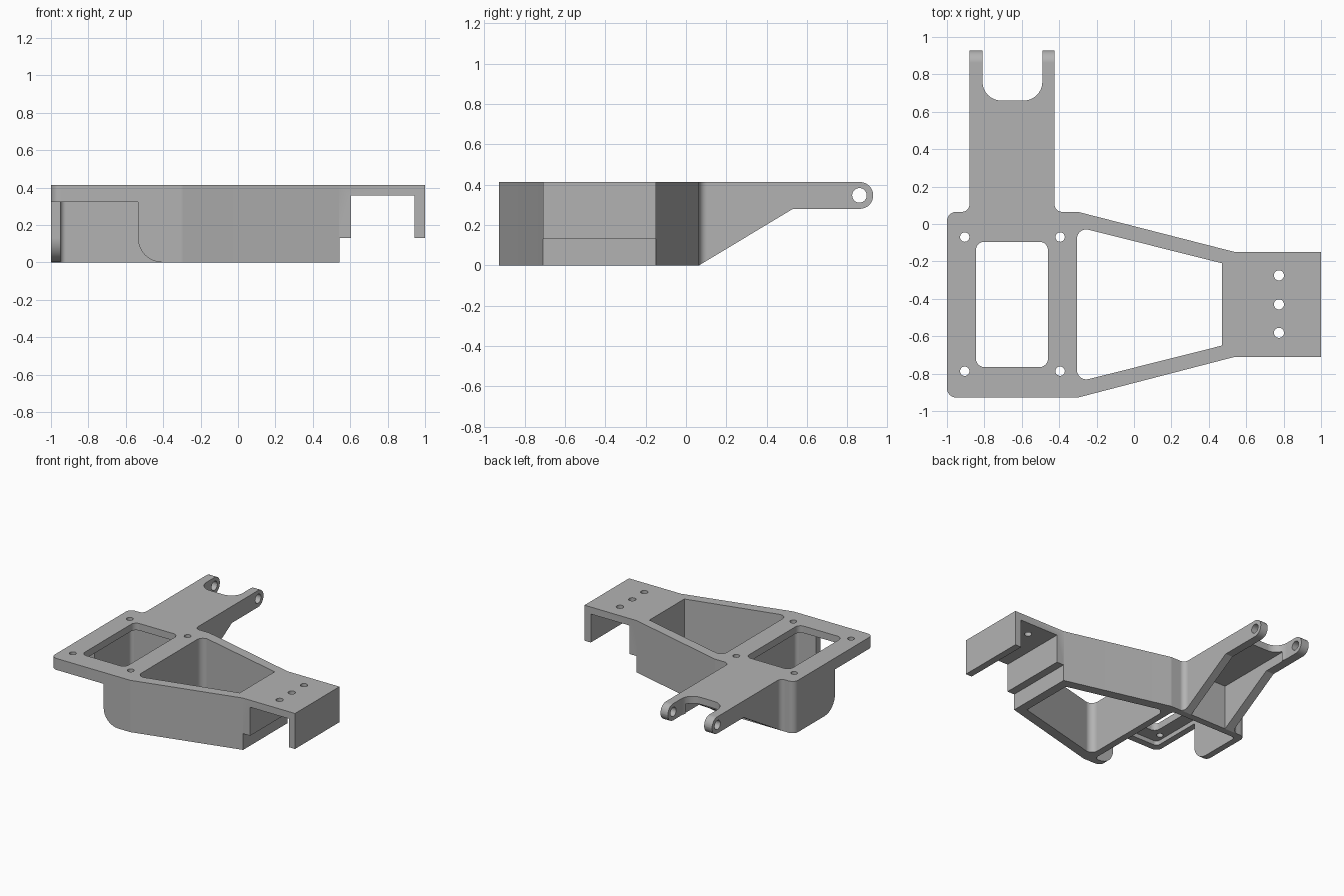
import bpy, bmesh, math
from mathutils import Vector

cube = bpy.data.objects.get("Cube")
if cube:
    bpy.data.objects.remove(cube, do_unlink=True)

grey = bpy.data.materials.new("plain grey")
grey.use_nodes = True
colour = (0.45, 0.45, 0.45, 1)
grey.diffuse_color = colour
grey.node_tree.nodes["Principled BSDF"].inputs["Base Color"].default_value = colour


def rounded(points, steps=8):
    """Turn (x, y[, radius]) corners into a polygon with filleted corners."""
    out = []
    for i, p in enumerate(points):
        corner = Vector(p[:2])
        if len(p) < 3:
            out.append(corner)
            continue
        a = (Vector(points[i - 1][:2]) - corner).normalized()
        b = (Vector(points[(i + 1) % len(points)][:2]) - corner).normalized()
        half = a.angle(b) / 2
        centre = corner + (a + b).normalized() * p[2] / math.sin(half)
        start = corner + a * p[2] / math.tan(half) - centre
        end = corner + b * p[2] / math.tan(half) - centre
        turn = math.atan2(start.x * end.y - start.y * end.x, start.dot(end))
        for k in range(steps + 1):
            t = turn * k / steps
            c, s = math.cos(t), math.sin(t)
            out.append(centre + Vector((start.x * c - start.y * s, start.x * s + start.y * c)))
    return out


def prism(name, points, low, high, axis="z"):
    """Extrude a rounded profile along one axis."""
    place = {"x": lambda p, d: (d, p.x, p.y),
             "y": lambda p, d: (p.x, d, p.y),
             "z": lambda p, d: (p.x, p.y, d)}[axis]
    bm = bmesh.new()
    profile = rounded(points)
    ends = [[bm.verts.new(place(p, d)) for p in profile] for d in (low, high)]
    for ring in ends:
        bm.faces.new(ring)
    n = len(profile)
    for i in range(n):
        j = (i + 1) % n
        bm.faces.new((ends[0][i], ends[0][j], ends[1][j], ends[1][i]))
    bmesh.ops.recalc_face_normals(bm, faces=bm.faces)
    mesh = bpy.data.meshes.new(name)
    bm.to_mesh(mesh)
    bm.free()
    obj = bpy.data.objects.new(name, mesh)
    bpy.context.collection.objects.link(obj)
    mesh.materials.append(grey)
    return obj


def rect(x0, x1, y0, y1, *r):
    return [(x0, y0, *r), (x1, y0, *r), (x1, y1, *r), (x0, y1, *r)]


def disc(x, y, r):
    return rect(x - r, x + r, y - r, y + r, r * 0.999)


def combine(body, tool, operation="DIFFERENCE"):
    mod = body.modifiers.new("cut", "BOOLEAN")
    mod.operation, mod.solver, mod.object = operation, "EXACT", tool
    bpy.context.view_layer.objects.active = body
    bpy.ops.object.modifier_apply(modifier=mod.name)
    bpy.data.objects.remove(tool, do_unlink=True)


# Plan outline of the whole bracket
BACK, FRONT, TIP = 0.065, -0.928, 0.928
outline = [(-1, FRONT, 0.05), (-0.3, FRONT, 0.05), (0.54, -0.71), (1, -0.71),
           (1, -0.15), (0.54, -0.15), (-0.3, BACK, 0.05), (-0.425, BACK, 0.04),
           (-0.425, TIP), (-0.88, TIP), (-0.88, BACK, 0.04), (-1, BACK, 0.05)]
body = prism("bracket_body", outline, -0.1, 0.6)

# Side profile: deep body, sloping gussets, round arm tips
side = [(-1.2, 0), (BACK, 0), (0.53, 0.28), (TIP, 0.28, 0.0655),
        (TIP, 0.413, 0.0655), (-1.2, 0.413)]
combine(body, prism("side_profile", side, -1.2, 1.2, "x"), "INTERSECT")

cutters = [
    # Hollow between the arms, and the fork opening
    ("arm_hollow", rect(-0.81, -0.49, BACK, 0.72), -0.2, 0.357, "z"),
    ("fork_opening", [(-0.81, 0.66, 0.1), (-0.49, 0.66, 0.1), (-0.49, 1.1), (-0.81, 1.1)],
     -0.2, 0.6, "z"),
    # Square recess below the plate, and its window
    ("square_recess", rect(-0.95, -0.36, FRONT + 0.055, BACK - 0.055, 0.03), -0.2, 0.357, "z"),
    ("square_window", rect(-0.845, -0.46, -0.765, -0.095, 0.045), -0.2, 0.6, "z"),
    # Tapered opening
    ("tapered_opening", [(-0.305, -0.845, 0.05), (0.47, -0.65), (0.47, -0.21),
                         (-0.305, -0.015, 0.05)], -0.2, 0.6, "z"),
    # Cutaways with rounded corners in the front and outer walls
    ("front_cutaway", [(-1.1, 0.322), (-0.535, 0.322), (-0.535, 0, 0.13), (-0.38, 0),
                       (-0.38, -0.1), (-1.1, -0.1)], -1.2, -0.8, "y"),
    ("outer_cutaway", [(-1.1, 0.322), (-0.45, 0.322), (-0.45, 0, 0.13), (-0.28, 0),
                       (-0.28, -0.1), (-1.1, -0.1)], -1.1, -0.92, "x"),
    # Stepped gap behind the end flange
    ("flange_gap", [(0.542, -0.1), (0.542, 0.13), (0.605, 0.13), (0.605, 0.357),
                    (0.945, 0.357), (0.945, 0.13), (1.1, 0.13), (1.1, -0.1)], -1.1, 0.2, "y"),
    # Pin hole through both arms
    ("pin_hole", disc(0.86, 0.347, 0.036), -1.1, -0.2, "x"),
]
# Screw holes
for x in (-0.905, -0.395):
    for y in (-0.07, -0.787):
        cutters.append(("screw_hole", disc(x, y, 0.025), 0.2, 0.6, "z"))
for y in (-0.275, -0.43, -0.582):
    cutters.append(("end_hole", disc(0.775, y, 0.027), 0.2, 0.6, "z"))

for cutter in cutters:
    combine(body, prism(*cutter))

# Smooth fillets, sharp edges
bpy.ops.object.select_all(action="DESELECT")
body.select_set(True)
bpy.context.view_layer.objects.active = body
bpy.ops.object.shade_smooth_by_angle(angle=math.radians(30))
weighted = body.modifiers.new("even_shading", "WEIGHTED_NORMAL")
weighted.keep_sharp = True
